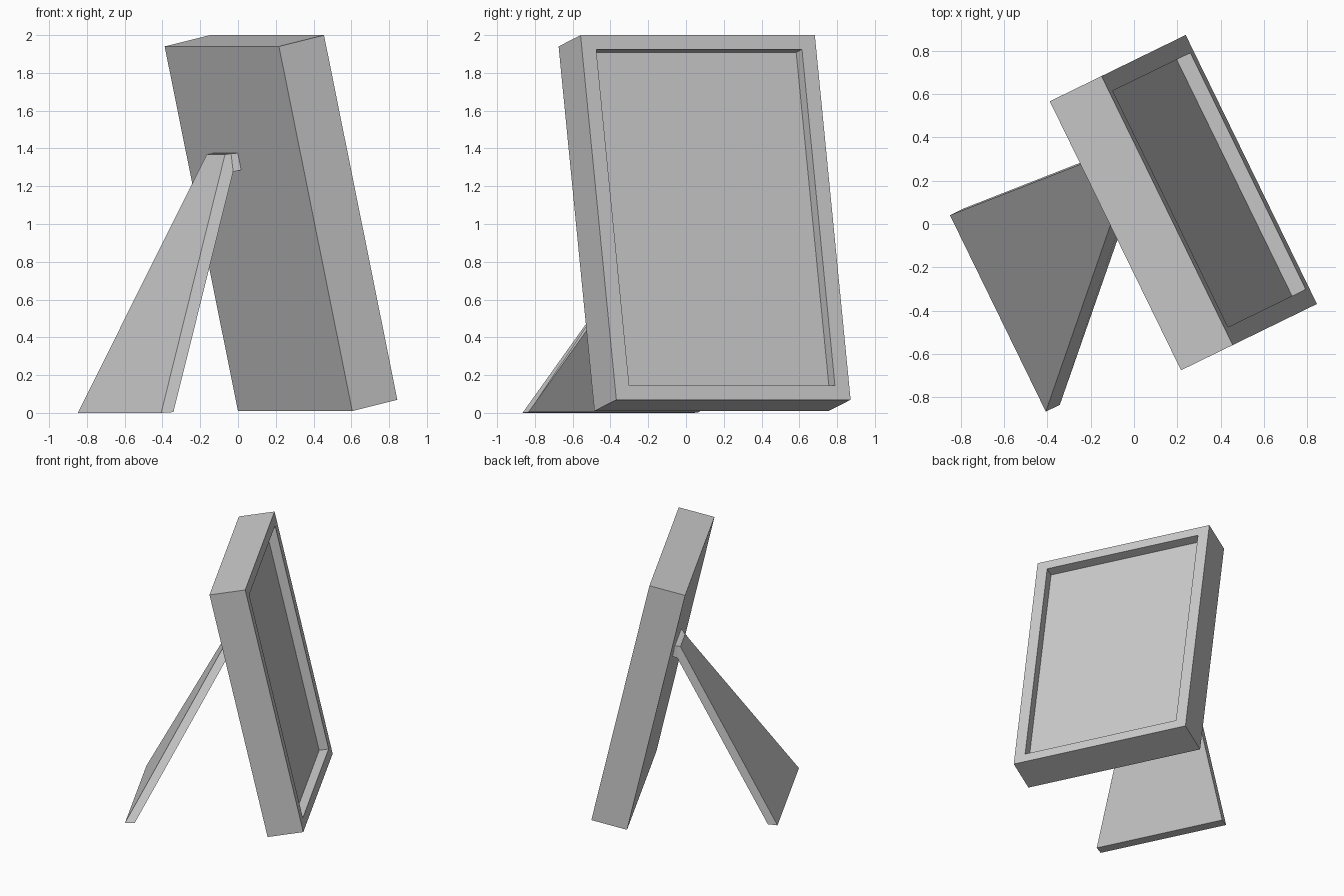
import bpy, bmesh
from math import sin, cos, atan
from mathutils import Vector

if "Cube" in bpy.data.objects:
    bpy.data.objects.remove(bpy.data.objects["Cube"])

# Axes: U runs along the frame width, N points out of the picture side
U = Vector((0.4385, -0.8987, 0))
N = Vector((0.8987, 0.4385, 0))
Z = Vector((0, 0, 1))
ORIGIN = Vector((0.3025, 0.135, 0.01))   # centre of the frame's rear bottom edge
TILT = atan(0.2238)
FACE = N * cos(TILT) + Z * sin(TILT)
UP = Z * cos(TILT) - N * sin(TILT)


def make_object(name, bm):
    bmesh.ops.recalc_face_normals(bm, faces=bm.faces)
    mesh = bpy.data.meshes.new(name)
    bm.to_mesh(mesh)
    bm.free()
    obj = bpy.data.objects.new(name, mesh)
    bpy.context.collection.objects.link(obj)
    return obj


def slab(name, profile):
    """Side profile of (n, z, u_left, u_right), spanned between its two sides."""
    bm = bmesh.new()
    base = Vector((ORIGIN.x, ORIGIN.y, 0))
    sides = [[bm.verts.new(base + N * p[0] + Z * p[1] + U * p[k]) for p in profile]
             for k in (2, 3)]
    for side in sides:
        bm.faces.new(side)
    for i in range(len(profile)):
        j = (i + 1) % len(profile)
        bm.faces.new((sides[0][i], sides[0][j], sides[1][j], sides[1][i]))
    return make_object(name, bm)


# Picture frame: tilted box with a shallow recess in its front
W, T, H = 1.38, 0.272, 1.978
BU, BV, DEPTH = 0.084, 0.077, 0.072
bm = bmesh.new()


def loop(bu, bv, t):
    return [bm.verts.new(ORIGIN + U * u + FACE * t + UP * v) for u, v in
            ((-W/2 + bu, bv), (W/2 - bu, bv), (W/2 - bu, H - bv), (-W/2 + bu, H - bv))]


loops = [loop(0, 0, 0), loop(0, 0, T), loop(BU, BV, T), loop(BU, BV, T - DEPTH)]
for a, b in zip(loops, loops[1:]):
    for i in range(4):
        j = (i + 1) % 4
        bm.faces.new((a[i], a[j], b[j], b[i]))
bm.faces.new(loops[0])
bm.faces.new(loops[-1])
make_object("picture_frame", bm)

# Easel leg: tapered, lopsided board leaning against the back
inner_top = (-0.322, 1.277, -0.365, -0.088)
upper_top = (-0.326, 1.373, -0.365, -0.106)
slab("easel_leg", [(-1.076, 0.0, -0.42, 0.588), (-1.004, 0.004, -0.42, 0.588),
                   inner_top, upper_top, (-0.345, 1.367, -0.36, -0.14)])

# Hinge tab joining the leg to the frame's back
slab("leg_hinge", [inner_top, (-0.284, 1.286, -0.365, -0.066),
                   (-0.304, 1.375, -0.365, -0.066), upper_top])
